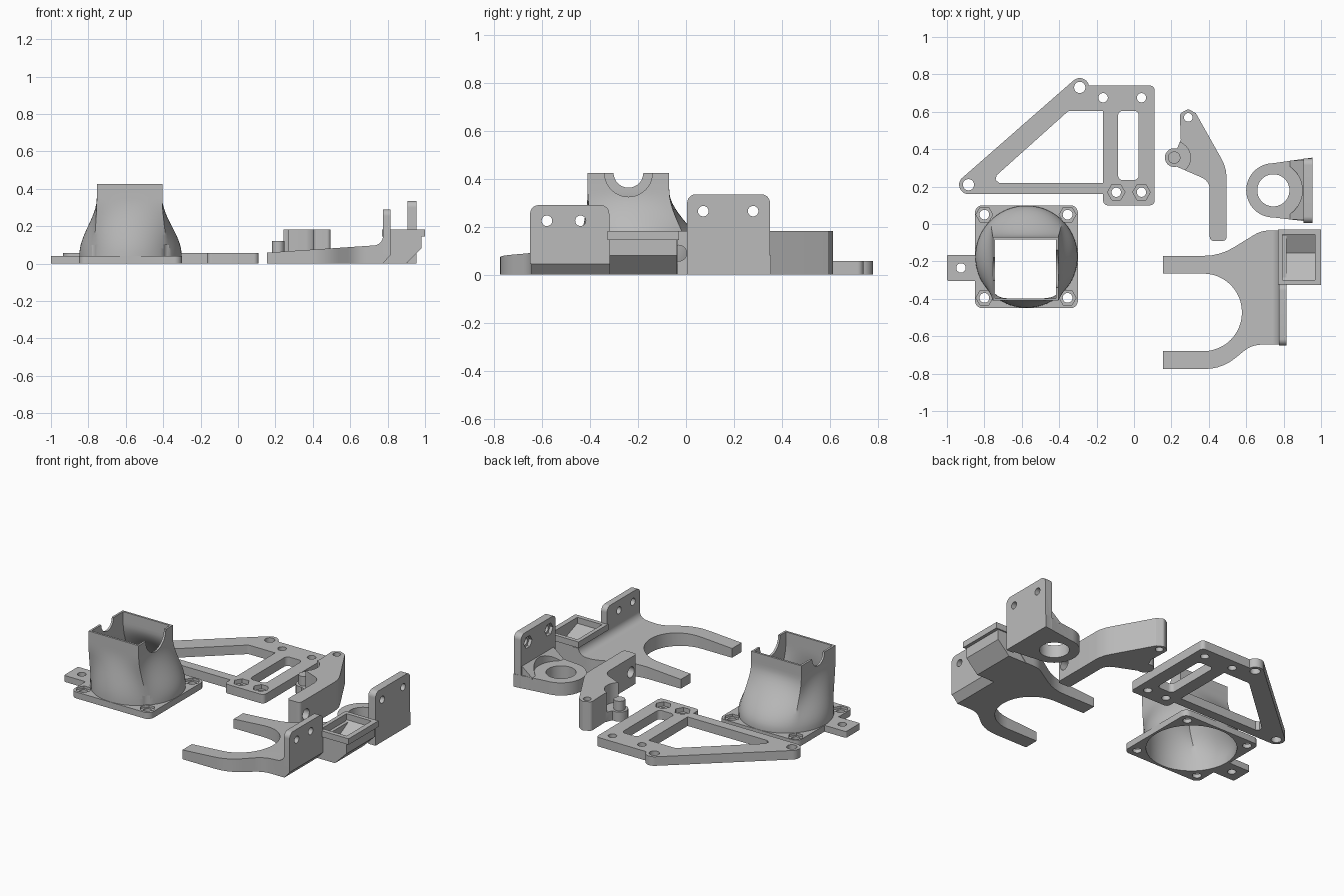
import bpy, bmesh, math
from mathutils import Vector

if "Cube" in bpy.data.objects:
    bpy.data.objects.remove(bpy.data.objects["Cube"])

grey = bpy.data.materials.new("plain grey")
grey.use_nodes = True
GREY = (0.5, 0.5, 0.5, 1)
grey.diffuse_color = GREY
grey.node_tree.nodes["Principled BSDF"].inputs["Base Color"].default_value = GREY


def outline(points):
    """Polygon whose corners (u, v, radius) are filleted."""
    pts = []
    for i, p in enumerate(points):
        c = Vector(p[:2])
        r = p[2] if len(p) > 2 else 0
        if not r:
            pts.append(c)
            continue
        a = (Vector(points[i - 1][:2]) - c).normalized()
        b = (Vector(points[(i + 1) % len(points)][:2]) - c).normalized()
        half = a.angle(b) / 2
        centre = c + (a + b).normalized() * (r / math.sin(half))
        start = c + a * (r / math.tan(half)) - centre
        end = c + b * (r / math.tan(half)) - centre
        sweep = start.angle_signed(end)
        n = max(3, int(abs(sweep) / 0.13))
        for k in range(n + 1):
            ang = -sweep * k / n
            pts.append(centre + Vector((start.x * math.cos(ang) - start.y * math.sin(ang),
                                        start.x * math.sin(ang) + start.y * math.cos(ang))))
    return pts


def add(name, bm):
    bmesh.ops.recalc_face_normals(bm, faces=bm.faces)
    mesh = bpy.data.meshes.new(name)
    bm.to_mesh(mesh)
    bm.free()
    ob = bpy.data.objects.new(name, mesh)
    bpy.context.collection.objects.link(ob)
    return ob


def prism(points, lo, hi, axis="z", name="cutter"):
    """Extrude a filleted outline along an axis."""
    place = {"z": lambda u, v, w: (u, v, w),
             "y": lambda u, v, w: (u, w, v),
             "x": lambda u, v, w: (w, u, v)}[axis]
    bm = bmesh.new()
    rings = [[bm.verts.new(place(p[0], p[1], w)) for p in outline(points)] for w in (lo, hi)]
    n = len(rings[0])
    bm.faces.new(rings[0])
    bm.faces.new(rings[1])
    for i in range(n):
        j = (i + 1) % n
        bm.faces.new((rings[0][i], rings[0][j], rings[1][j], rings[1][i]))
    return add(name, bm)


def disc(u, v, r, lo, hi, axis="z", n=40):
    ring = [(u + r * math.cos(math.tau * k / n), v + r * math.sin(math.tau * k / n))
            for k in range(n)]
    return prism(ring, lo, hi, axis)


def rect(u0, v0, u1, v1, r=0):
    return [(u0, v0, r), (u1, v0, r), (u1, v1, r), (u0, v1, r)]


def combine(ob, unions=(), cuts=(), keeps=()):
    """Bake boolean operations into an object and discard the helpers."""
    jobs = [(t, kind) for kind, group in
            (("UNION", unions), ("INTERSECT", keeps), ("DIFFERENCE", cuts)) for t in group]
    for tool, kind in jobs:
        tool.hide_render = True
        mod = ob.modifiers.new(kind, "BOOLEAN")
        mod.operation, mod.object, mod.solver = kind, tool, "EXACT"
    deps = bpy.context.evaluated_depsgraph_get()
    mesh = bpy.data.meshes.new_from_object(ob.evaluated_get(deps))
    ob.modifiers.clear()
    ob.data = mesh
    for tool, _ in jobs:
        bpy.data.objects.remove(tool)
    return ob


parts = []

# Duct flange with tab, screw holes and nut pockets
corners = [(x, y) for x in (-0.8, -0.355) for y in (-0.395, 0.05)]
flange = prism(rect(-0.85, -0.45, -0.3, 0.1, 0.04), 0, 0.04, name="duct_flange")
parts.append(combine(
    flange, [prism(rect(-1, -0.305, -0.8, -0.165, 0.01), 0, 0.04)],
    [disc(-0.575, -0.175, 0.26, -1, 1), disc(-0.925, -0.235, 0.025, -1, 1)]
    + [disc(x, y, 0.026, -1, 1) for x, y in corners]
    + [disc(x, y, 0.045, 0.025, 1, n=6) for x, y in corners]))


# Round-to-square duct shell
def duct_ring(bm, z, inset):
    s = min(max((z - 0.05) / 0.3, 0), 1)
    t = s * s * (3 - 2 * s)
    ring = []
    for k in range(80):
        c, s = math.cos(math.tau * k / 80), math.sin(math.tau * k / 80)
        m = max(abs(c), abs(s))
        a = Vector((-0.575 + c * (0.273 - inset), -0.175 + s * (0.273 - inset), z))
        b = Vector((-0.58 + c / m * (0.175 - inset), -0.24 + s / m * (0.17 - inset), z))
        ring.append(bm.verts.new(a.lerp(b, t)))
    return ring


bm = bmesh.new()
levels = [0.425 * k / 20 for k in range(21)]
rings = [duct_ring(bm, z, 0) for z in levels] + [duct_ring(bm, z, 0.013) for z in levels[::-1]]
for i, low in enumerate(rings):
    high = rings[(i + 1) % len(rings)]
    for k in range(80):
        j = (k + 1) % 80
        bm.faces.new((low[k], low[j], high[j], high[k]))
duct = add("duct_shell", bm)
parts.append(combine(duct, cuts=[disc(-0.24, 0.425, 0.1, -0.5, -0.3, "x"),
                                 disc(-0.24, 0.425, 0.062, -0.85, -0.65, "x")]
                     + [disc(x, y, 0.045, 0.041, 0.1, n=24) for x, y in corners]))

# Triangular bracket
bracket = prism([(-0.165, 0.1, 0.025), (0.11, 0.1, 0.025), (0.11, 0.74, 0.025), (-0.27, 0.74),
                 (-0.323, 0.768), (-0.918, 0.247), (-0.885, 0.16), (-0.165, 0.16)],
                0, 0.057, name="triangle_bracket")
nuts = [(-0.095, 0.17), (0.04, 0.17)]
ends = [(-0.885, 0.21), (-0.29, 0.73)]
combine(bracket, [disc(x, y, 0.05, 0, 0.057) for x, y in ends])
combine(bracket, cuts=[
    prism(rect(-0.085, 0.235, 0.025, 0.605, 0.025), -1, 1),
    prism([(-0.165, 0.22), (-0.165, 0.605), (-0.35, 0.605, 0.03), (-0.735, 0.26),
           (-0.74, 0.235), (-0.72, 0.22)], -1, 1)])
parts.append(combine(bracket, cuts=[disc(x, y, 0.03, -1, 1) for x, y in ends]
                     + [disc(x, y, 0.025, -1, 1)
                        for x, y in nuts + [(-0.165, 0.675), (0.04, 0.675)]]
                     + [disc(x, y, 0.047, 0.03, 1, n=6) for x, y in nuts]))

# Lever with pivot pin
lever = prism([(0.405, -0.09, 0.02), (0.495, -0.09, 0.02), (0.495, 0.3, 0.2), (0.331, 0.592),
               (0.29, 0.615, 0.02), (0.245, 0.59, 0.02), (0.25, 0.45), (0.22, 0.38),
               (0.22, 0.31), (0.405, 0.23, 0.07)], 0, 0.183, name="lever")
combine(lever, cuts=[disc(0.215, 0.355, 0.087, 0.06, 1), disc(0.29, 0.57, 0.023, -1, 1),
                     disc(-0.03, 0.09, 0.033, 0, 1, "x")])
parts.append(combine(lever, [disc(0.215, 0.355, 0.05, 0, 0.06),
                             disc(0.215, 0.355, 0.033, 0.03, 0.12)]))

# Ring mount with upright plate and low gusset
ring = prism([(0.745, 0.035), (0.955, 0.01), (0.955, 0.355), (0.745, 0.325)],
             0, 0.08, name="ring_mount")
gusset = prism([(0.835, 0.07), (0.835, 0.08), (0.91, 0.14), (0.93, 0.14), (0.93, 0.07)],
               0.025, 0.34, "y")
combine(gusset, cuts=[disc(0.745, 0.18, 0.155, 0, 1)])
plate = prism([(0.005, 0), (0.35, 0), (0.35, 0.335, 0.035), (0.005, 0.335, 0.035)],
              0.905, 0.955, "x")
parts.append(combine(ring, [disc(0.745, 0.18, 0.145, 0, 0.08, n=64), gusset, plate],
                     [disc(0.745, 0.18, 0.086, -1, 1)]
                     + [disc(y, 0.265, 0.022, 0.5, 1, "x") for y in (0.072, 0.28)]
                     + [disc(y, 0.265, 0.04, 0.5, 0.925, "x", n=6) for y in (0.072, 0.28)]))

# Fork arm, trimmed to its rising side profile
fork = prism([(0.155, -0.17), (0.46, -0.17, 0.3), (0.68, -0.035, 0.15), (0.815, -0.035),
              (0.815, -0.645), (0.63, -0.645, 0.15), (0.47, -0.775, 0.25), (0.155, -0.775)],
             -0.1, 0.3, name="fork")
side = prism([(0.15, 0.058), (0.775, 0.1, 0.05), (0.775, 0.14), (0.815, 0.14),
              (0.815, 0.045), (0.775, 0), (0.15, 0)], -1, 0, "y")
throat = prism([(0, -0.68), (0.577, -0.68, 0.206), (0.577, -0.265, 0.206), (0, -0.265)], -1, 1)
parts.append(combine(fork, keeps=[side], cuts=[throat]))

# Upright fork plate
upright = prism([(-0.65, 0.045), (-0.32, 0.045), (-0.32, 0.29, 0.035), (-0.65, 0.29, 0.035)],
                0.775, 0.815, "x", "fork_plate")
parts.append(combine(upright, cuts=[disc(y, 0.225, 0.022, 0, 1, "x") for y in (-0.58, -0.44)]))

# Air inlet box with rim and valley-shaped pocket
inlet = prism([(0.775, 0), (0.9, 0), (0.98, 0.08), (0.98, 0.15), (0.775, 0.15)],
              -0.32, -0.038, "y", "air_inlet")
valley = prism([(-0.3, 0.3), (-0.055, 0.3), (-0.055, 0.145), (-0.155, 0.09), (-0.3, 0.145)],
               0.795, 0.968, "x")
parts.append(combine(inlet, [prism(rect(0.77, -0.327, 1, -0.03), 0.145, 0.183)], [valley]))

# Finish: one colour, smooth curves with sharp edges
bpy.ops.object.select_all(action="DESELECT")
for ob in parts:
    ob.data.materials.clear()
    ob.data.materials.append(grey)
    ob.select_set(True)
bpy.context.view_layer.objects.active = parts[0]
bpy.ops.object.shade_smooth_by_angle(angle=math.radians(30))
